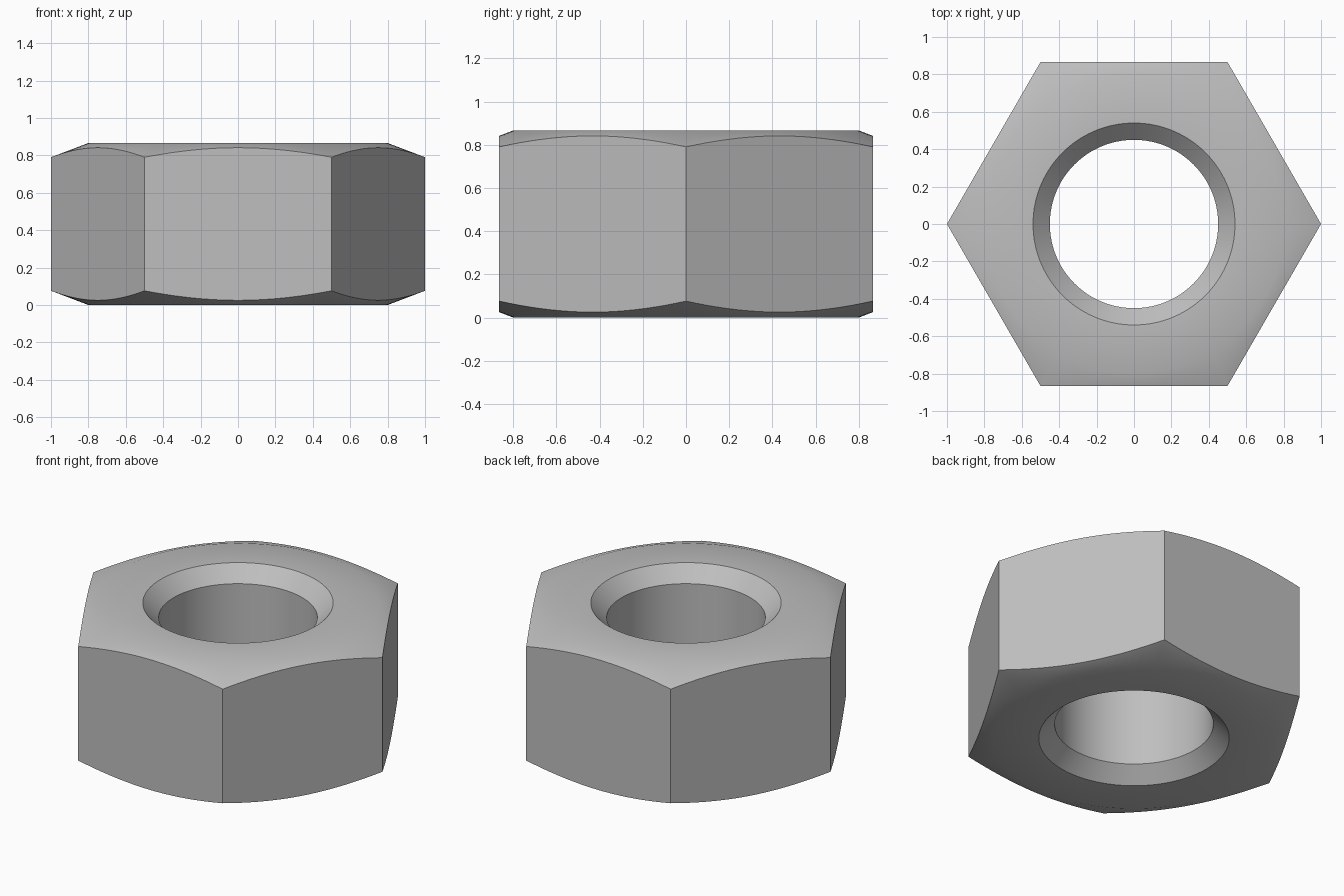
import bpy, bmesh
from math import cos, sin, pi, radians

cube = bpy.data.objects.get("Cube")
if cube:
    bpy.data.objects.remove(cube)

HEIGHT = 3 ** 0.5 / 2      # total height
BORE, MOUTH = 0.45, 0.54   # hole radius and countersink radius
FACE, SLOPE = 0.80, 0.38   # flat annulus radius and chamfer slope
SEGMENTS = 120             # multiple of six so the corners are exact


def hex_radius(a):
    """Distance from the axis to the hexagon wall at angle a."""
    return cos(pi / 6) / cos(a % (pi / 3) - pi / 6)


def section(a):
    """Closed cross-section of the nut (radius, height) at angle a."""
    r = hex_radius(a)
    drop = (r - FACE) * SLOPE
    lower = [(BORE, MOUTH - BORE), (MOUTH, 0), (FACE, 0), (r, drop)]
    upper = [(x, HEIGHT - z) for x, z in reversed(lower)]
    return lower + upper


# Steel colour
steel = bpy.data.materials.new("steel_grey")
steel.use_nodes = True
colour = (0.52, 0.52, 0.52, 1)
steel.diffuse_color = colour
steel.node_tree.nodes["Principled BSDF"].inputs["Base Color"].default_value = colour

# Sweep the cross-section around the axis
bm = bmesh.new()
columns = []
for i in range(SEGMENTS):
    a = 2 * pi * i / SEGMENTS
    columns.append([bm.verts.new((x * cos(a), x * sin(a), z)) for x, z in section(a)])
for i, near in enumerate(columns):
    far = columns[(i + 1) % SEGMENTS]
    for j in range(len(near)):
        k = (j + 1) % len(near)
        bm.faces.new((near[j], far[j], far[k], near[k]))
bmesh.ops.recalc_face_normals(bm, faces=bm.faces)

mesh = bpy.data.meshes.new("hex_nut")
bm.to_mesh(mesh)
bm.free()
mesh.materials.append(steel)
nut = bpy.data.objects.new("hex_nut", mesh)
bpy.context.collection.objects.link(nut)

# Smooth the bore and chamfers, keep the edges crisp
bpy.ops.object.select_all(action="DESELECT")
nut.select_set(True)
bpy.context.view_layer.objects.active = nut
bpy.ops.object.shade_smooth_by_angle(angle=radians(30))
